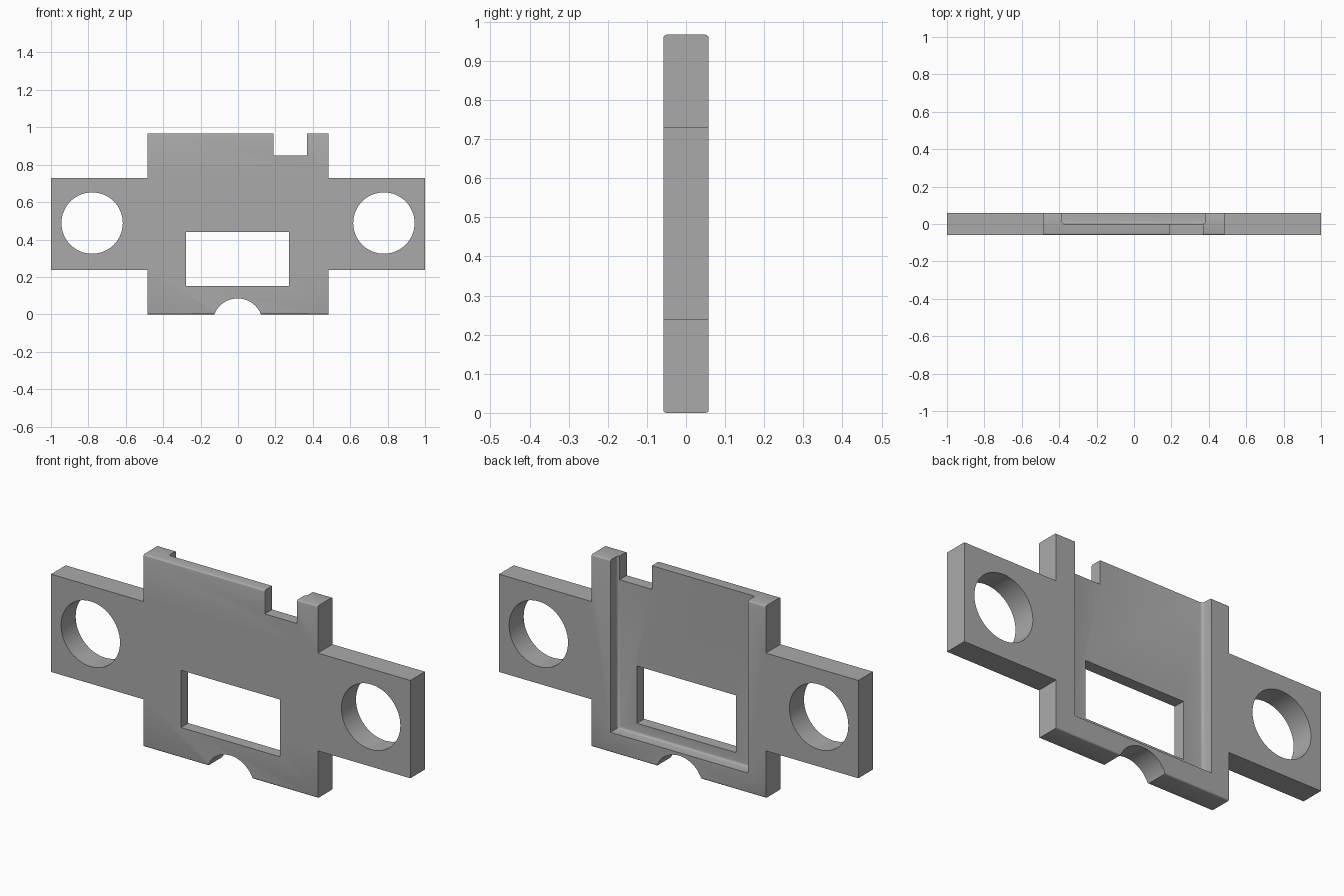
import bpy
import bmesh
import math

if "Cube" in bpy.data.objects:
    bpy.data.objects.remove(bpy.data.objects["Cube"])

HALF_DEPTH = 0.058
TOP = 0.967


def prism(name, points, y0, y1, bevel_rule=None, size=0.008):
    """Extrude an (x, z) outline along y and round the edges the rule picks."""
    bm = bmesh.new()
    face = bm.faces.new([bm.verts.new((x, y0, z)) for x, z in points])
    side = bmesh.ops.extrude_face_region(bm, geom=[face])["geom"]
    for v in side:
        if isinstance(v, bmesh.types.BMVert):
            v.co.y = y1
    bmesh.ops.recalc_face_normals(bm, faces=bm.faces)
    if bevel_rule:
        edges = [e for e in bm.edges if bevel_rule(*[v.co for v in e.verts])]
        bmesh.ops.bevel(bm, geom=edges, offset=size, segments=3,
                        profile=0.5, affect="EDGES")
    mesh = bpy.data.meshes.new(name)
    bm.to_mesh(mesh)
    bm.free()
    obj = bpy.data.objects.new(name, mesh)
    bpy.context.collection.objects.link(obj)
    return obj


def box(x0, x1, z0, z1):
    return [(x0, z0), (x1, z0), (x1, z1), (x0, z1)]


def circle(cx, cz, r, n=64):
    return [(cx + r * math.cos(2 * math.pi * i / n),
             cz + r * math.sin(2 * math.pi * i / n)) for i in range(n)]


# Plate with two side ears, long top and bottom rims softly rounded
half = [(0.485, 0), (0.485, 0.238), (1, 0.238),
        (1, 0.73), (0.485, 0.73), (0.485, TOP)]
outline = half + [(-x, z) for x, z in reversed(half)]
plate = prism("mounting_plate", outline, -HALF_DEPTH, HALF_DEPTH,
              lambda a, b: abs(a.y - b.y) < 1e-5 and abs(a.z - b.z) < 1e-5
              and (a.z < 0.01 or a.z > 0.96))

# Cutters: rear recess with filleted floor, window, notch, bottom arc, ear holes
cutters = [
    prism("recess_cutter", box(-0.385, 0.38, 0.1, 1.2), 0, 0.2,
          lambda a, b: abs(a.y) < 1e-5 and abs(b.y) < 1e-5
          and min(a.z, b.z) < 1, 0.013),
    prism("window_cutter", box(-0.277, 0.273, 0.152, 0.44), -0.2, 0.2),
    prism("notch_cutter", box(0.19, 0.37, 0.848, 1.2), -0.2, 0.2),
    prism("arc_cutter", circle(-0.002, -0.049, 0.134), -0.2, 0.2),
]
for side in (-1, 1):
    cutters.append(prism("ear_hole_cutter",
                         circle(side * 0.78, 0.488, 0.164), -0.2, 0.2))

for cutter in cutters:
    cutter.hide_render = True
    cutter.hide_viewport = False
    mod = plate.modifiers.new(cutter.name, "BOOLEAN")
    mod.operation = "DIFFERENCE"
    mod.solver = "EXACT"
    mod.object = cutter

# Apply the cuts and remove the helpers
bpy.context.view_layer.objects.active = plate
plate.select_set(True)
for mod in list(plate.modifiers):
    bpy.ops.object.modifier_apply(modifier=mod.name)
for cutter in cutters:
    bpy.data.objects.remove(cutter)

# Single grey finish
grey = bpy.data.materials.new("grey plastic")
grey.diffuse_color = (0.4, 0.4, 0.4, 1)
grey.use_nodes = True
grey.node_tree.nodes["Principled BSDF"].inputs["Base Color"].default_value = grey.diffuse_color
plate.data.materials.clear()
plate.data.materials.append(grey)
for poly in plate.data.polygons:
    poly.material_index = 0
bpy.ops.object.shade_smooth_by_angle(angle=math.radians(35))
